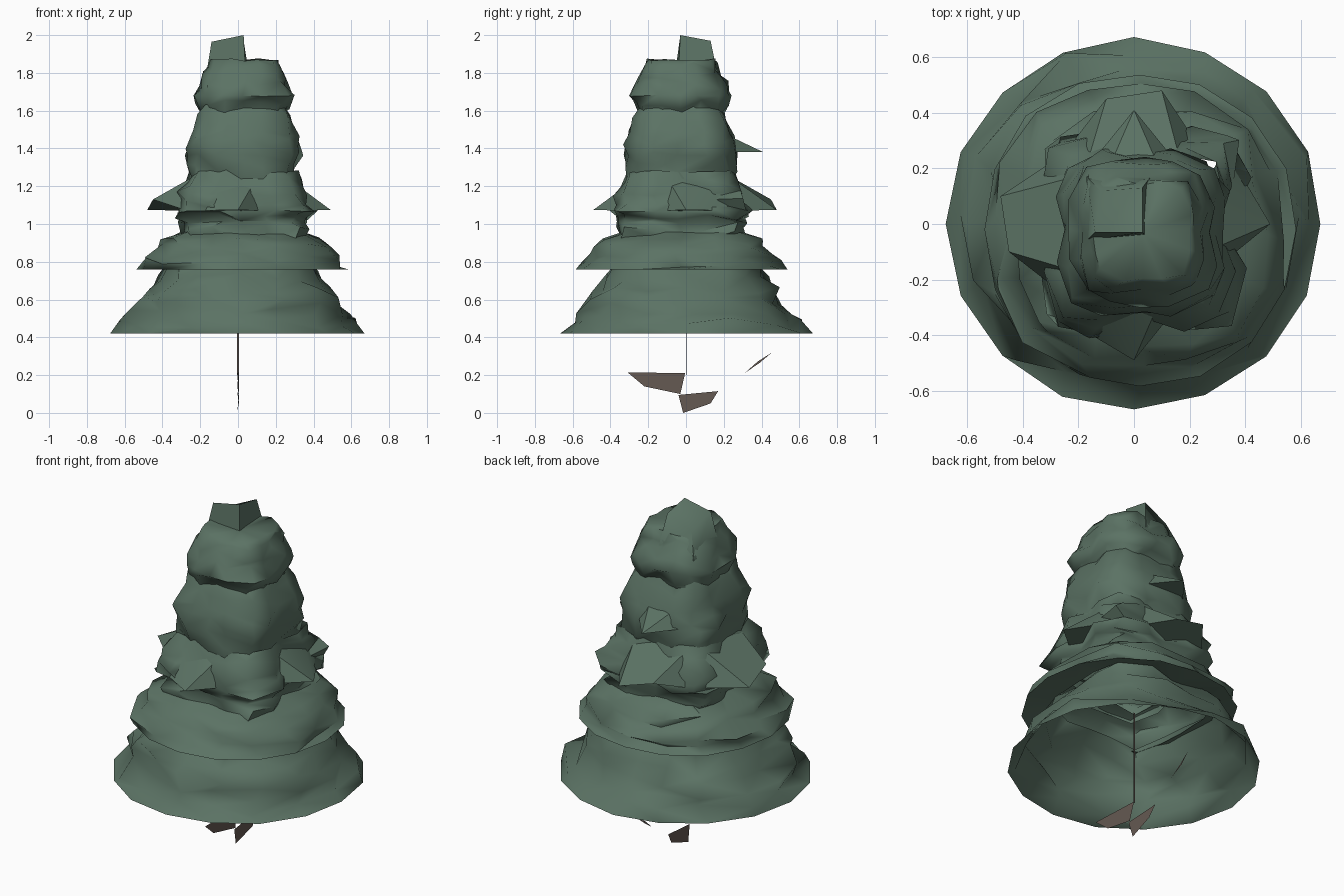
import bpy, math, random

if "Cube" in bpy.data.objects:
    bpy.data.objects.remove(bpy.data.objects["Cube"])

random.seed(11)
SEG = 16
OFF = 0.028  # upper tiers lean slightly to the front right


def material(name, rgb):
    m = bpy.data.materials.new(name)
    m.diffuse_color = (*rgb, 1)
    m.use_nodes = True
    m.node_tree.nodes["Principled BSDF"].inputs["Base Color"].default_value = m.diffuse_color
    return m


GREEN = material("needle_green", (0.105, 0.17, 0.128))
BROWN = material("bark_brown", (0.13, 0.10, 0.085))


def make(name, verts, faces, mat, angle=75):
    mesh = bpy.data.meshes.new(name)
    mesh.from_pydata(verts, [], faces)
    mesh.materials.append(mat)
    ob = bpy.data.objects.new(name, mesh)
    bpy.context.collection.objects.link(ob)
    if angle:
        bpy.ops.object.select_all(action='DESELECT')
        ob.select_set(True)
        bpy.context.view_layer.objects.active = ob
        bpy.ops.object.shade_smooth_by_angle(angle=math.radians(angle))
    return ob


def tier(name, rings, off=OFF, cap=False):
    """Crumpled foliage shell; rings are (z, radius on axes, radius on diagonals, z jitter)."""
    # add a creased ring halfway between each pair of sloping rings
    full = [rings[0]]
    for a, b in zip(rings, rings[1:]):
        if b[0] - a[0] > 0.06:
            full.append(tuple((p + q) / 2 for p, q in zip(a[:3], b[:3])) + (0.028,))
        full.append(b)
    verts, faces = [], []
    for k, (z, ra, rd, jz) in enumerate(full):
        for i in range(SEG):
            t = 2 * math.pi * i / SEG + (random.uniform(-0.08, 0.08) if jz else 0)
            r = ra + (rd - ra) * math.sin(2 * t) ** 2
            r *= 1 + (random.uniform(-0.09, 0.05) if jz else random.uniform(-0.012, 0.008))
            verts.append((r * math.cos(t) + off, r * math.sin(t) - off,
                          z + random.uniform(-jz, jz)))
    for k in range(len(full) - 1):
        for i in range(SEG):
            j = (i + 1) % SEG
            a, b = k * SEG + i, k * SEG + j
            c, d = b + SEG, a + SEG
            # random diagonals give a folded look
            faces += random.choice([[(a, b, c), (a, c, d)], [(a, b, d), (b, c, d)]])
    if cap:
        n, base = len(verts), (len(full) - 1) * SEG
        verts.append((off, -off, full[-1][0] - 0.02))
        faces += [(base + i, base + (i + 1) % SEG, n) for i in range(SEG)]
    make(name, verts, faces, GREEN)


# Foliage tiers, bottom to top
tier("bottom_skirt", [(0.42, 0.672, 0.675, 0), (0.53, 0.585, 0.60, 0.02),
                      (0.65, 0.48, 0.54, 0.02), (0.80, 0.35, 0.46, 0.01)], off=0)
tier("lower_tier", [(0.78, 0.38, 0.48, 0.01), (0.76, 0.56, 0.575, 0), (0.83, 0.51, 0.55, 0.02),
                    (0.92, 0.42, 0.47, 0.015), (0.97, 0.25, 0.38, 0.01)], off=0.02)
tier("middle_tier", [(0.92, 0.30, 0.42, 0.01), (1.01, 0.30, 0.42, 0.01), (1.07, 0.32, 0.48, 0.005),
                     (1.16, 0.30, 0.45, 0.02), (1.28, 0.26, 0.35, 0.01)])
tier("upper_tier", [(1.23, 0.27, 0.34, 0.01), (1.37, 0.29, 0.365, 0.01),
                    (1.48, 0.275, 0.34, 0.02), (1.63, 0.20, 0.27, 0.01)])
tier("crown_tier", [(1.58, 0.21, 0.27, 0.01), (1.68, 0.265, 0.31, 0.005),
                    (1.79, 0.21, 0.26, 0.02), (1.87, 0.17, 0.22, 0.008)], cap=True)


# Pointed branch tips: a flat-bottomed wedge, blunt when it has two outer points
def branch_tip(name, angle, z, outer, root, lo, hi, rise):
    c, s = math.cos(angle), math.sin(angle)
    pts = [(root, lo, z), (root, hi, z), (root - 0.05, hi * 0.7, z + rise),
           (root - 0.05, lo * 0.7, z + rise)] + [(r, w, z + h) for r, w, h in outer]
    verts = [(x * c - y * s, x * s + y * c, h) for x, y, h in pts]
    if len(outer) == 1:
        faces = [(0, 4, 3), (3, 4, 2), (4, 1, 2), (0, 1, 4)]
    else:
        faces = [(0, 4, 3), (4, 5, 2, 3), (5, 1, 2), (0, 1, 5, 4)]
    make(name, verts, faces, GREEN, 40)


branch_tip("branch_tip_right", 0, 1.07, [(0.49, 0, 0.005)], 0.33, -0.13, 0.27, 0.16)
branch_tip("branch_tip_front", -math.pi / 2, 1.07, [(0.49, 0, 0.005)], 0.33, -0.27, 0.13, 0.16)
blunt = [(0.48, -0.10, 0.005), (0.45, 0.10, 0.06)]
branch_tip("branch_tip_left", math.pi, 1.07, blunt, 0.27, -0.24, 0.24, 0.19)
branch_tip("branch_tip_back", math.pi / 2, 1.07, blunt, 0.27, -0.24, 0.24, 0.19)
branch_tip("branch_tip_high_back", math.pi / 2, 1.38, [(0.41, 0, 0)], 0.25, -0.13, 0.13, 0.1)

# Raised tuft on one quarter of the crown
tuft = [(-0.17, -0.06, 1.78), (0.04, -0.04, 1.80), (0.06, 0.17, 1.78), (-0.17, 0.17, 1.76),
        (-0.14, -0.03, 1.965), (0.03, -0.03, 2.0), (0.03, 0.13, 1.97), (-0.12, 0.12, 1.90)]
make("top_tuft", tuft, [(0, 1, 5, 4), (1, 2, 6, 5), (2, 3, 7, 6), (3, 0, 4, 7),
                        (4, 5, 7), (5, 6, 7)], GREEN, 75)


# Thin bark pieces, standing in the middle plane
def bark(name, outline, lean=0.004):
    verts = [(lean * (-1) ** i, y, z) for i, (y, z) in enumerate(outline)]
    make(name, verts, [tuple(range(len(verts)))], BROWN, 0)


bark("front_root", [(-0.31, 0.215), (-0.22, 0.14), (-0.03, 0.10), (-0.005, 0.21)])
bark("back_root", [(-0.04, 0.095), (-0.015, 0.0), (0.13, 0.05), (0.17, 0.115)])
bark("back_twig", [(0.31, 0.21), (0.39, 0.265), (0.455, 0.32), (0.38, 0.272)])
make("trunk_sliver", [(-0.006, 0, 0.2), (0.004, 0.002, 0.2), (0.004, 0.002, 0.75),
                      (-0.006, 0, 0.75)], [(0, 1, 2, 3)], BROWN, 0)
